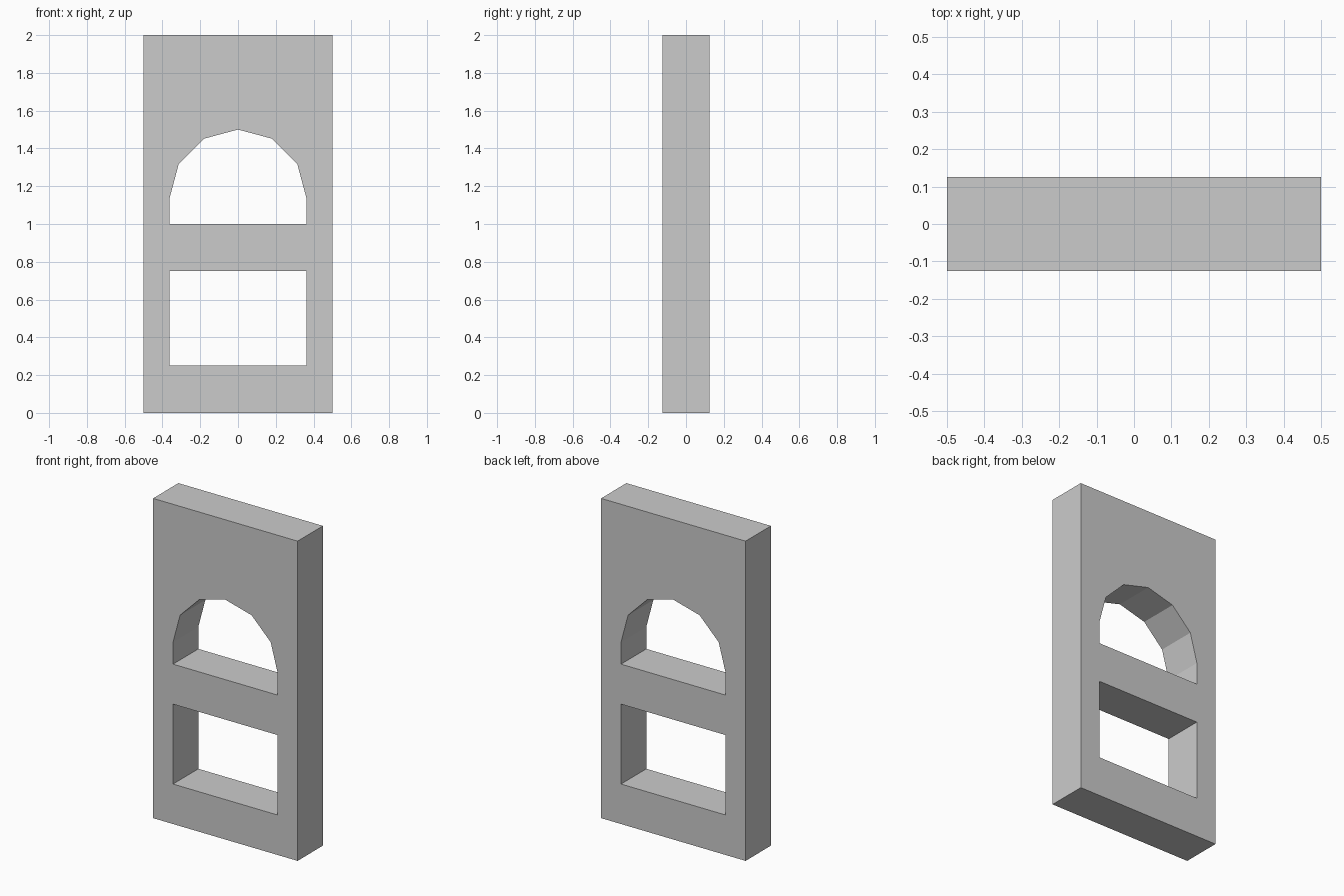
import bpy
from math import sin, cos, pi, radians

if "Cube" in bpy.data.objects:
    bpy.data.objects.remove(bpy.data.objects["Cube"])

WIDTH, HEIGHT, DEPTH = 1.0, 2.0, 0.25
R = 0.362            # half width of both openings


def add_outline(curve, points):
    spline = curve.splines.new('POLY')
    spline.points.add(len(points) - 1)
    for p, (x, z) in zip(spline.points, points):
        p.co = (x, z, 0, 1)
    spline.use_cyclic_u = True
    spline.use_smooth = False


def rect(half, z0, z1):
    return [(-half, z0), (half, z0), (half, z1), (-half, z1)]


curve = bpy.data.curves.new("wall_panel", 'CURVE')
curve.dimensions = '2D'
curve.fill_mode = 'BOTH'
curve.extrude = DEPTH / 2

# Panel outline
add_outline(curve, rect(WIDTH / 2, 0, HEIGHT))
# Lower rectangular opening
add_outline(curve, rect(R, 0.25, 0.75))
# Upper arched opening: sill plus a six-sided half circle
spring = 1.5 - R
arch = [(R * cos(i * pi / 6), spring + R * sin(i * pi / 6)) for i in range(7)]
add_outline(curve, [(-R, 1.0), (R, 1.0)] + arch)

# Stand the panel upright and turn it into a mesh
panel = bpy.data.objects.new("wall_panel", curve)
bpy.context.collection.objects.link(panel)
panel.rotation_euler.x = radians(90)
bpy.context.view_layer.objects.active = panel
panel.select_set(True)
bpy.ops.object.convert(target='MESH')
panel = bpy.context.object
bpy.ops.object.transform_apply(rotation=True)
bpy.ops.object.shade_flat()
